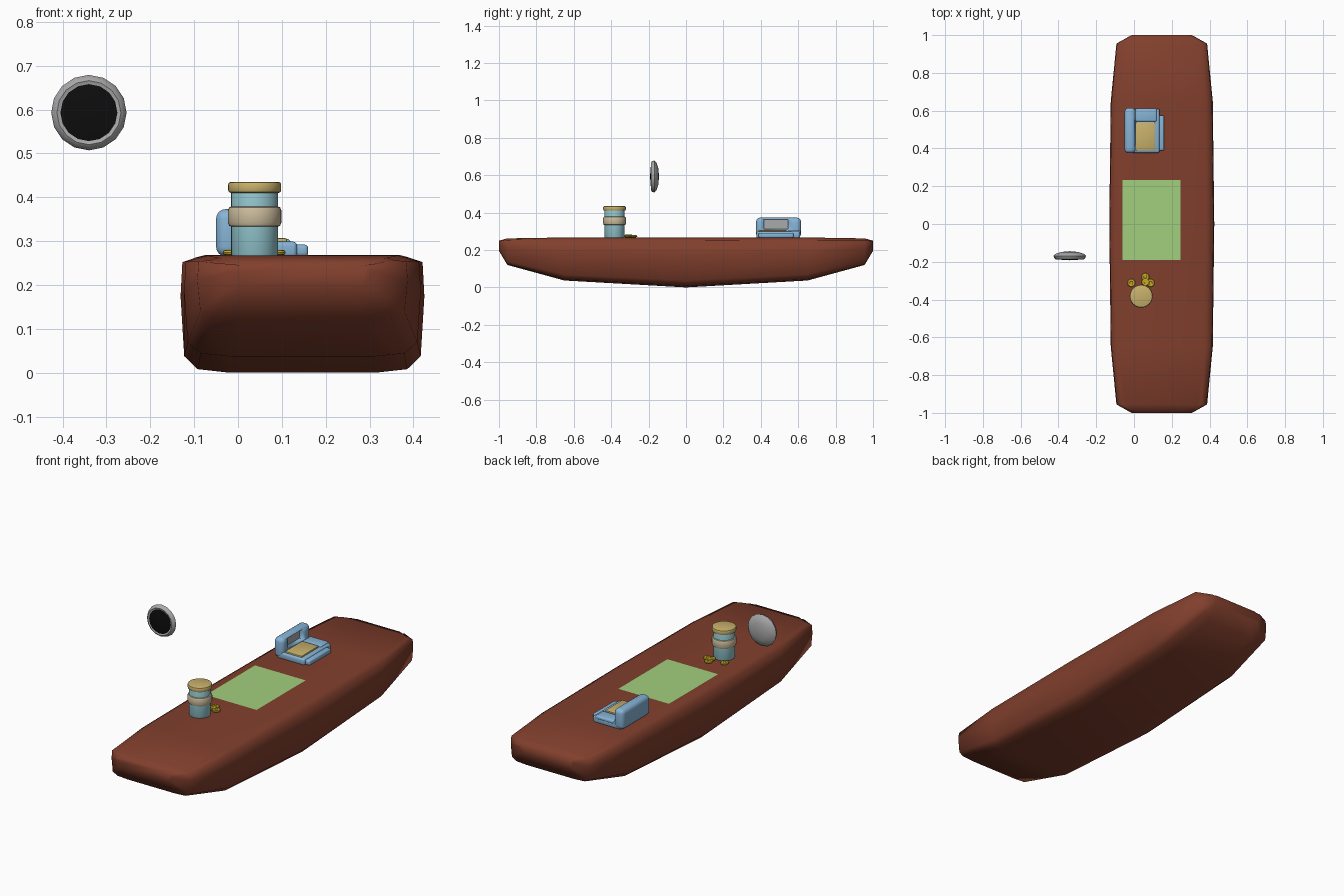
import bpy, bmesh, math
from mathutils import Matrix, Vector

if "Cube" in bpy.data.objects:
    bpy.data.objects.remove(bpy.data.objects["Cube"])


def material(name, rgb):
    m = bpy.data.materials.new(name)
    m.diffuse_color = (*rgb, 1)
    m.use_nodes = True
    m.node_tree.nodes["Principled BSDF"].inputs["Base Color"].default_value = m.diffuse_color
    return m


WOOD = material("wood", (0.22, 0.05, 0.026))
GREEN = material("green", (0.36, 0.63, 0.21))
BLUE = material("blue", (0.24, 0.46, 0.68))
TEAL = material("teal", (0.28, 0.55, 0.6))
SAND = material("sand", (0.6, 0.5, 0.33))
TAN = material("tan", (0.58, 0.44, 0.15))
GOLD = material("gold", (0.6, 0.42, 0.02))
BLACK = material("black", (0.004, 0.004, 0.004))
GREY = material("grey", (0.4, 0.4, 0.4))


def finish(name, bm, mat, angle=40):
    bmesh.ops.recalc_face_normals(bm, faces=bm.faces)
    me = bpy.data.meshes.new(name)
    bm.to_mesh(me)
    bm.free()
    me.materials.append(mat)
    ob = bpy.data.objects.new(name, me)
    bpy.context.collection.objects.link(ob)
    bpy.context.view_layer.objects.active = ob
    ob.select_set(True)
    bpy.ops.object.shade_smooth_by_angle(angle=math.radians(angle))
    ob.select_set(False)
    return ob


def box(name, lo, hi, mat, bevel=0.0, segments=2):
    lo, hi = Vector(lo), Vector(hi)
    bm = bmesh.new()
    bmesh.ops.create_cube(bm, size=1)
    for v in bm.verts:
        v.co = (lo + hi) / 2 + v.co * (hi - lo)
    if bevel:
        bmesh.ops.bevel(bm, geom=bm.edges[:], offset=bevel, segments=segments,
                        profile=0.5, affect='EDGES')
    return finish(name, bm, mat)


def lathe(name, profile, centre, mat, sides=32, turn=None):
    """Spin (radius, height) points about z, then place the result."""
    bm = bmesh.new()
    verts = [bm.verts.new((r, 0, z)) for r, z in profile]
    edges = [bm.edges.new(p) for p in zip(verts, verts[1:])]
    bmesh.ops.spin(bm, geom=verts + edges, axis=(0, 0, 1), cent=(0, 0, 0),
                   steps=sides, angle=math.tau)
    bmesh.ops.remove_doubles(bm, verts=bm.verts, dist=1e-5)
    m = Matrix.Translation(centre)
    bm.transform(m @ turn if turn else m)
    return finish(name, bm, mat)


def disc_profile(r, z0, z1, b):
    return [(0, z0), (r - b, z0), (r - b * .3, z0 + b * .3), (r, z0 + b),
            (r, z1 - b), (r - b * .3, z1 - b * .3), (r - b, z1), (0, z1)]


# Counter: hull-like block lofted from (y, half width, bottom, top) sections
half = [(0.0, .278, .0, .268), (.65, .27, .037, .267),
        (.955, .24, .12, .262), (1.0, .16, .195, .25)]
sections = [(-y, w, b, t) for y, w, b, t in half[:0:-1]] + half
bm = bmesh.new()
rings = []
for y, w, b, t in sections:
    h = t - b
    side = [(.6, b), (.86, b + .03 * h), (.97, b + .14 * h), (1, b + .65 * h),
            (.985, t - .06 * h), (.87, t - .005)]
    side.append((.8, t))
    loop = [(s * w, z) for s, z in side] + [(-s * w, z) for s, z in side[::-1]]
    rings.append([bm.verts.new((.147 + x, y, z)) for x, z in loop])
for a, b in zip(rings, rings[1:]):
    for i in range(len(a)):
        j = (i + 1) % len(a)
        bm.faces.new((a[i], a[j], b[j], b[i]))
bm.faces.new(rings[0])
bm.faces.new(rings[-1])
finish("counter", bm, WOOD, 80)

# Green mat
bm = bmesh.new()
bm.faces.new([bm.verts.new((x, y, .2705)) for x, y in
              ((-.06, -.19), (.245, -.19), (.245, .232), (-.06, .232))])
finish("mat", bm, GREEN)

# Floating round dish: grey shell with black face towards the front
turn = Matrix.Rotation(math.radians(90), 4, 'X')
dish_at = (-.34, -.168, .593)
lathe("dish_shell", [(0, -.024), (.045, -.02), (.075, -.01), (.086, .001),
                     (.081, .014), (.073, .02), (.065, .017), (0, .016)],
      dish_at, GREY, 16, turn)
lathe("dish_face", [(0, .024), (.04, .022), (.065, .018), (.065, .014)],
      dish_at, BLACK, 16, turn)

# Lidded cup with sleeve
cup_at = (.038, -.382, 0)
for name, r, z0, z1, b, mat in (("cup_body", .0535, .265, .415, .005, TEAL),
                                ("cup_sleeve", .061, .332, .38, .01, SAND),
                                ("cup_lid", .0605, .41, .435, .006, TAN)):
    lathe(name, disc_profile(r, z0, z1, b), cup_at, mat)

# Coins: rounded rims with a recessed centre
for i, (x, y, z) in enumerate(((-.014, -.312, .269), (.06, -.281, .269),
                               (.061, -.307, .272), (.088, -.312, .269))):
    ring = [(.014 + .007 * math.cos(a), .005 + .006 * math.sin(a))
            for a in [k * math.tau / 8 for k in range(9)]]
    lathe(f"coin_rim_{i}", ring, (x, y, z), GOLD, 16)
    lathe(f"coin_centre_{i}", disc_profile(.01, .002, .007, .001), (x, y, z), GOLD, 16)

# Till: tower with a cut-out for the screen
tower = box("till_tower", (-.05, .375, .265), (.008, .615, .373), BLUE, .022, 4)
cutter = box("screen_cutter", (-.022, .418, .312), (.05, .545, .363), GREY)
cutter.hide_render = True
cutter.hide_set(True)
cut = tower.modifiers.new("screen_hole", 'BOOLEAN')
cut.operation = 'DIFFERENCE'
cut.solver = 'EXACT'
cut.object = cutter
box("till_screen", (-.024, .418, .312), (-.012, .545, .363), GREY)

# Till base, key pad, printer bump and drawer
box("till_base", (-.03, .377, .262), (.135, .61, .299), BLUE, .01, 3)
box("till_printer", (.008, .542, .285), (.12, .612, .305), BLUE, .008, 3)
box("till_pad", (.01, .388, .29), (.112, .538, .307), TAN, .005)
box("till_drawer", (.12, .388, .265), (.16, .575, .292), BLUE, .008, 3)
